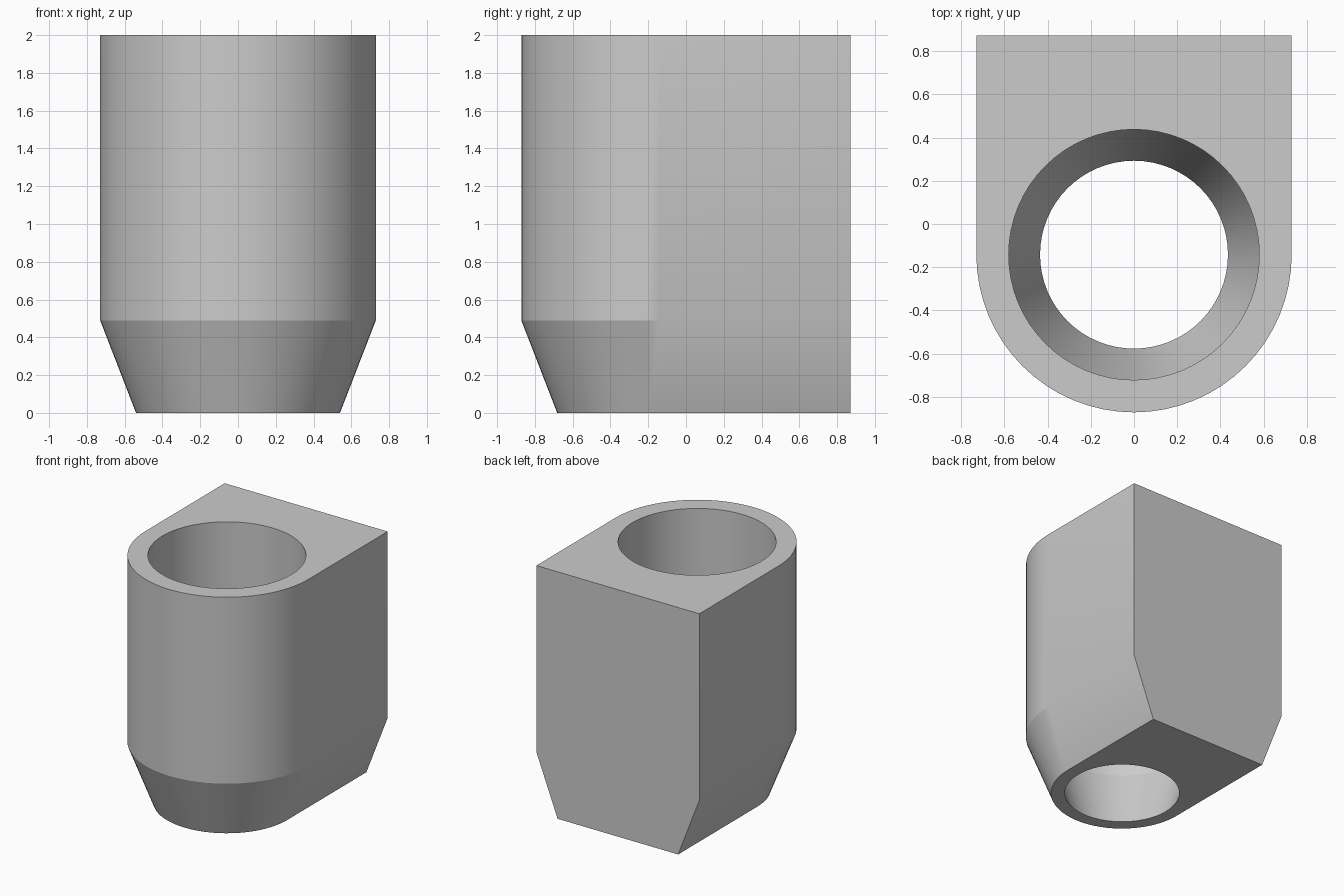
import bpy, bmesh
from math import sin, cos, pi, radians

cube = bpy.data.objects.get("Cube")
if cube:
    bpy.data.objects.remove(cube)

HALF_W, FOOT_W = 0.73, 0.54      # half width of body and of tapered foot
CY, BACK = -0.142, 0.872         # bore centre and back face in y
TOP, KNEE = 2.0, 0.49            # top, and height where the taper starts
BORE, BORE_FOOT = 0.58, 0.435
SEG = 64

grey = bpy.data.materials.new("plain grey")
grey.use_nodes = True
grey.diffuse_color = (0.6, 0.6, 0.6, 1)
grey.node_tree.nodes["Principled BSDF"].inputs["Base Color"].default_value = (0.6, 0.6, 0.6, 1)


def arc(r, start, end, n):
    return [(r * cos(start + (end - start) * i / n),
             CY + r * sin(start + (end - start) * i / n)) for i in range(n + 1)]


def u_shape(r):
    """Rounded front, straight sides, square back."""
    return arc(r, pi, 2 * pi, SEG // 2) + [(r, BACK), (-r, BACK)]


def circle(r):
    return arc(r, 0, 2 * pi, SEG)[:-1]


bm = bmesh.new()


def wall(sections):
    """Skin a stack of (outline, height) sections; return the edges of each ring."""
    rings = [[bm.verts.new((x, y, z)) for x, y in pts] for pts, z in sections]
    n = len(rings[0])
    for a, b in zip(rings, rings[1:]):
        for i in range(n):
            j = (i + 1) % n
            bm.faces.new((a[i], a[j], b[j], b[i]))
    return [[bm.edges.get((r[i], r[(i + 1) % n])) for i in range(n)] for r in rings]


# Outer shell and bore
outer = wall([(u_shape(FOOT_W), 0), (u_shape(HALF_W), KNEE), (u_shape(HALF_W), TOP)])
inner = wall([(circle(BORE_FOOT), 0), (circle(BORE), KNEE), (circle(BORE), TOP)])

# Flat top and bottom around the bore
for k in (0, 2):
    bmesh.ops.triangle_fill(bm, edges=outer[k] + inner[k], use_beauty=True)
bmesh.ops.recalc_face_normals(bm, faces=bm.faces)

mesh = bpy.data.meshes.new("holder_body")
bm.normal_update()
knee_edges = set()
bm.edges.index_update()
for e in outer[1][:SEG // 2] + inner[1]:
    knee_edges.add(e.index)
bm.to_mesh(mesh)
bm.free()
mesh.materials.append(grey)
body = bpy.data.objects.new("holder_body", mesh)
bpy.context.collection.objects.link(body)

# Smooth curves, crisp rims and a crisp start of the taper
bpy.context.view_layer.objects.active = body
body.select_set(True)
bpy.ops.object.shade_smooth_by_angle(angle=radians(30))
for e in mesh.edges:
    if e.index in knee_edges:
        e.use_edge_sharp = True
